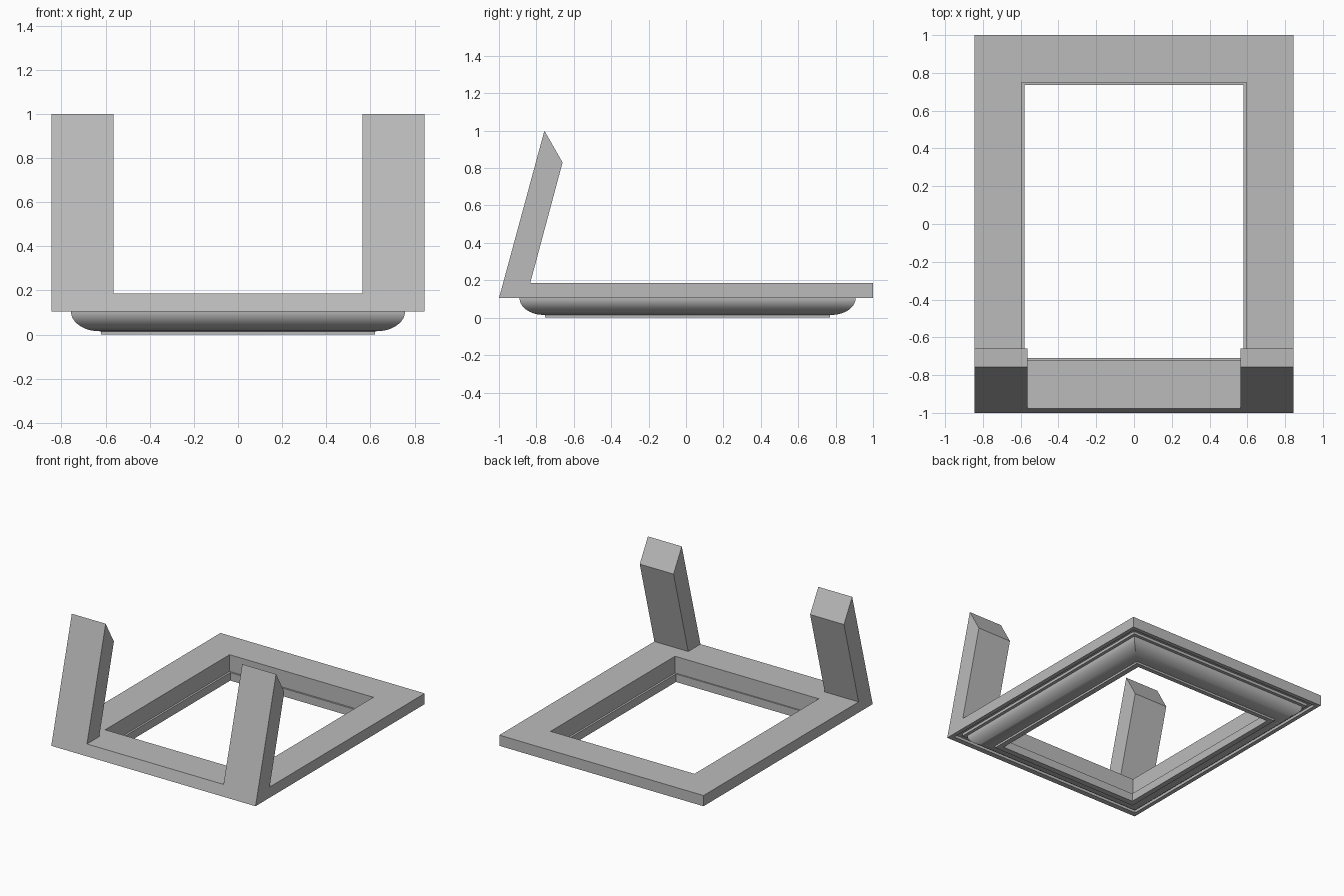
import bpy
import bmesh
import math

cube = bpy.data.objects.get("Cube")
if cube:
    bpy.data.objects.remove(cube, do_unlink=True)

grey = bpy.data.materials.new("plain grey")
grey.use_nodes = True
COLOUR = (0.5, 0.5, 0.5, 1)
grey.diffuse_color = COLOUR
grey.node_tree.nodes["Principled BSDF"].inputs["Base Color"].default_value = COLOUR


def finish(name, bm, smooth=False):
    bmesh.ops.recalc_face_normals(bm, faces=bm.faces[:])
    mesh = bpy.data.meshes.new(name)
    bm.to_mesh(mesh)
    bm.free()
    mesh.materials.append(grey)
    obj = bpy.data.objects.new(name, mesh)
    bpy.context.collection.objects.link(obj)
    if smooth:
        bpy.ops.object.select_all(action='DESELECT')
        obj.select_set(True)
        bpy.context.view_layer.objects.active = obj
        bpy.ops.object.shade_smooth_by_angle(angle=math.radians(30))
    return obj


def mitred_frame(name, section, smooth=False):
    """Sweep a closed section of (half width, front y, back y, z) round a rectangle."""
    bm = bmesh.new()
    rings = []
    for x, front, back, z in section:
        corners = ((-x, front), (x, front), (x, back), (-x, back))
        rings.append([bm.verts.new((cx, cy, z)) for cx, cy in corners])
    for a, b in zip(rings, rings[1:] + rings[:1]):
        for i in range(4):
            j = (i + 1) % 4
            bm.faces.new((a[i], a[j], b[j], b[i]))
    return finish(name, bm, smooth)


OUT, TOP, RIM, STEP = 0.845, 0.185, 0.105, 0.015
FRONT_TOP = -0.978

# Flat top border with a slanted front and a shallow groove underneath
mitred_frame("top_border", [
    (OUT, -1, 1, RIM),
    (OUT, FRONT_TOP, 1, TOP),
    (0.595, -0.72, 0.75, TOP),
    (0.595, -0.72, 0.75, 0.125),
    (0.815, -0.96, 0.97, 0.125),
    (0.815, -0.96, 0.97, RIM),
])

# Rounded moulding under the border, with an inner ledge
ARC = 16
section = [(0.595, -0.72, 0.75, 0.125), (0.78, -0.915, 0.93, 0.125),
           (0.78, -0.915, 0.93, RIM)]
for i in range(ARC + 1):
    t = math.pi / 2 * i / ARC
    inset = 0.13 * (1 - math.cos(t))
    section.append((0.757 - inset, -0.89 + inset, 0.907 - inset,
                    RIM - (RIM - STEP) * math.sin(t)))
section += [(0.58, -0.71, 0.737, STEP), (0.58, -0.71, 0.737, 0.06),
            (0.595, -0.72, 0.75, 0.06)]
mitred_frame("rounded_moulding", section, smooth=True)

# Thin lip that rests on the ground
mitred_frame("bottom_lip", [
    (0.62, -0.755, 0.77, 0), (0.62, -0.755, 0.77, STEP),
    (0.58, -0.71, 0.737, STEP), (0.58, -0.71, 0.737, 0),
])

# Pair of leaning posts with slanted tops
for name, side in (("left_post", 1), ("right_post", -1)):
    bm = bmesh.new()
    outline = [(FRONT_TOP, TOP), (-0.757, 1), (-0.66, 0.83), (-0.833, TOP)]
    base = bm.faces.new([bm.verts.new((side * 0.565, y, z)) for y, z in outline])
    moved = bmesh.ops.extrude_face_region(bm, geom=[base])["geom"]
    bmesh.ops.translate(bm, vec=(side * (OUT - 0.565), 0, 0),
                        verts=[v for v in moved if isinstance(v, bmesh.types.BMVert)])
    finish(name, bm)
